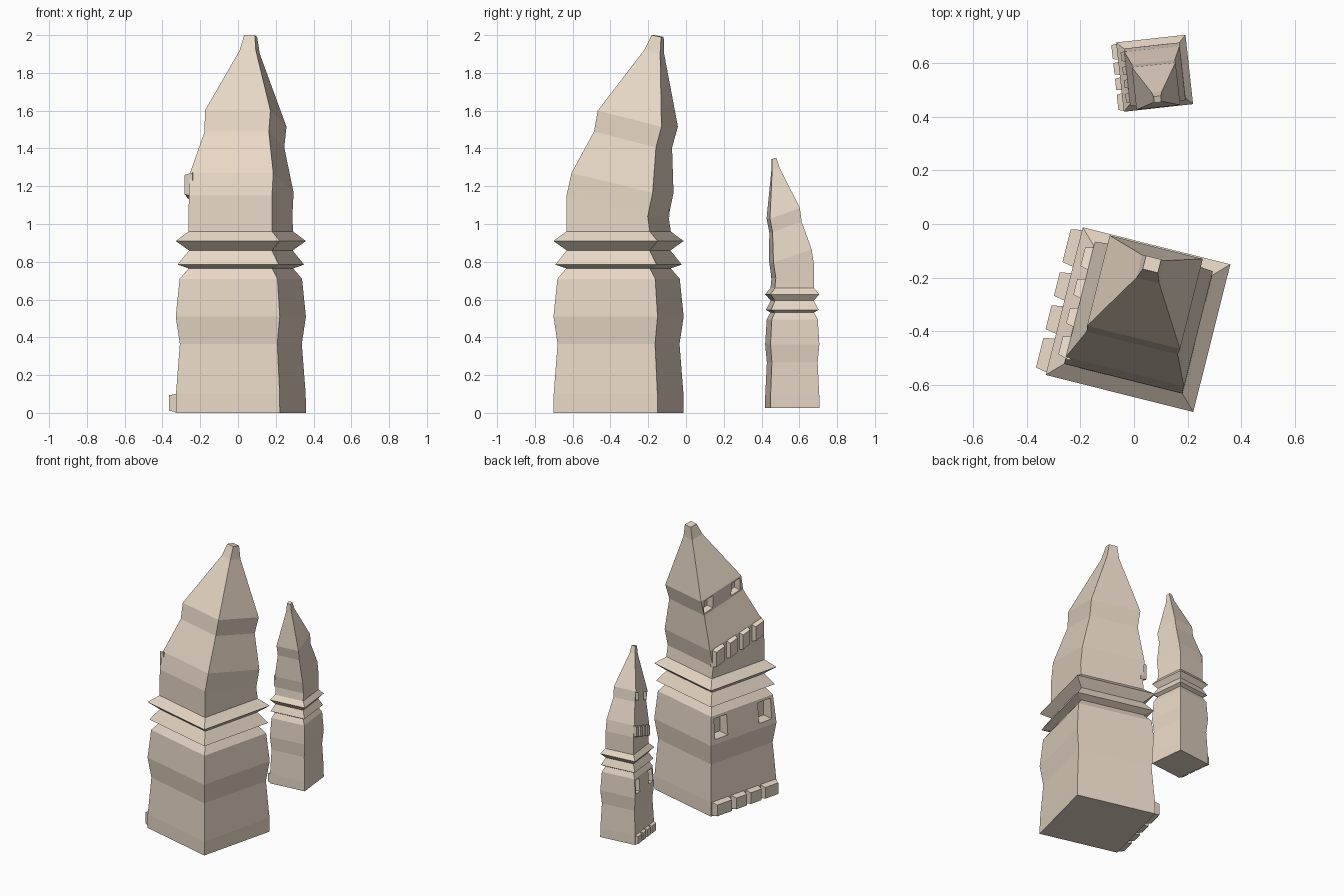
import bpy, bmesh, math
from mathutils import Matrix, Vector

if "Cube" in bpy.data.objects:
    bpy.data.objects.remove(bpy.data.objects["Cube"])

stone = bpy.data.materials.new("sandstone")
stone.diffuse_color = (0.80, 0.68, 0.56, 1)
stone.use_nodes = True
stone.node_tree.nodes["Principled BSDF"].inputs["Base Color"].default_value = stone.diffuse_color

# Body cross-sections: half width u, (v, z) of near edge, (v, z) of far edge
def flat(h, z):
    return (h, -h, z, h, z)

LEVELS = [flat(*p) for p in (
    (.284, 0), (.283, .1), (.266, .365), (.284, .51), (.267, .71),
    (.228, .765), (.276, .785), (.226, .86), (.284, .91), (.228, .96))] + [
    (.227, -.227, 1.15, .216, 1.04),
    (.227, -.20, 1.27, .243, 1.165),
    (.175, -.09, 1.49, .248, 1.405),
    (.179, -.069, 1.60, .279, 1.515),
    (.044, .15, 1.92, .238, 1.90),
    (.029, .188, 2.0, .239, 1.99)]

def edge_z(i):
    """Height of level i as a function of v (the levels tilt)."""
    _, v0, z0, v1, z1 = LEVELS[i]
    return lambda v: z0 + (z1 - z0) * (v - v0) / (v1 - v0)

def finish(name, bm, mat):
    bm.transform(mat)
    bmesh.ops.recalc_face_normals(bm, faces=bm.faces)
    me = bpy.data.meshes.new(name)
    bm.to_mesh(me)
    bm.free()
    me.materials.append(stone)
    ob = bpy.data.objects.new(name, me)
    bpy.context.collection.objects.link(ob)
    return ob

def body(name, mat):
    bm = bmesh.new()
    rings = []
    for u, v0, z0, v1, z1 in LEVELS:
        rings.append([bm.verts.new(p) for p in
                      ((-u, v0, z0), (u, v0, z0), (u, v1, z1), (-u, v1, z1))])
    for a, b in zip(rings, rings[1:]):
        for i in range(4):
            j = (i + 1) % 4
            bm.faces.new((a[i], a[j], b[j], b[i]))
    bm.faces.new(rings[0][::-1])
    bm.faces.new(rings[-1])
    return finish(name, bm, mat)

def blocks(name, spans, lo, hi, u_in, u_out, chamfer, mat):
    """Row of tapered blocks on the -u face, following the tilted levels."""
    bm = bmesh.new()
    for a, b in spans:
        ends = []
        for u, c in ((u_in, 0), (u_out, chamfer)):
            ends.append([bm.verts.new((u, v, z)) for v, z in (
                (a + c, lo(a) + c), (b - c, lo(b) + c),
                (b - c, hi(b) - c), (a + c, hi(a) - c))])
        p, q = ends
        bm.faces.new(p)
        bm.faces.new(q)
        for i in range(4):
            j = (i + 1) % 4
            bm.faces.new((p[i], p[j], q[j], q[i]))
    return finish(name, bm, mat)

def tower(name, centre, angle, scale):
    mat = (Matrix.Translation(Vector(centre)) @ Matrix.Rotation(angle, 4, 'Z')
           @ Matrix.Diagonal((*scale, 1)))
    shell = body(name + "_body", mat)
    # lower and upper rows of teeth
    blocks(name + "_lower_teeth",
           [(-.278, -.14), (-.13, -.015), (-.002, .112), (.128, .278)],
           lambda v: 0, lambda v: .105, -.26, -.326, .012, mat)
    blocks(name + "_upper_teeth",
           [(-.21, -.117), (-.09, -.007), (.02, .103), (.13, .225)],
           edge_z(10), edge_z(11), -.21, -.257, .012, mat)
    # recessed openings near the ends of two bands
    lo, hi = edge_z(12), edge_z(13)
    cutters = [
        blocks("opening_cutter", [(-.245, -.135), (.135, .245)],
               lambda v: .545, lambda v: .69, -.20, -.35, 0, mat),
        blocks("opening_cutter", [(-.06, .015), (.175, .25)],
               lambda v: lo(v) + .015, lambda v: hi(v) - .012, -.12, -.30, 0, mat)]
    bpy.context.view_layer.objects.active = shell
    for c in cutters:
        m = shell.modifiers.new("opening", 'BOOLEAN')
        m.operation = 'DIFFERENCE'
        m.solver = 'EXACT'
        m.object = c
        bpy.ops.object.modifier_apply(modifier=m.name)
        bpy.data.objects.remove(c)

tower("large_tower", (.015, -.357, 0), math.radians(-14.1), (1, 1, 1))
# smaller tower is a mirrored, slimmer copy
tower("small_tower", (.077, .5625, .025), math.radians(6.3), (.458, -.458, .6625))
